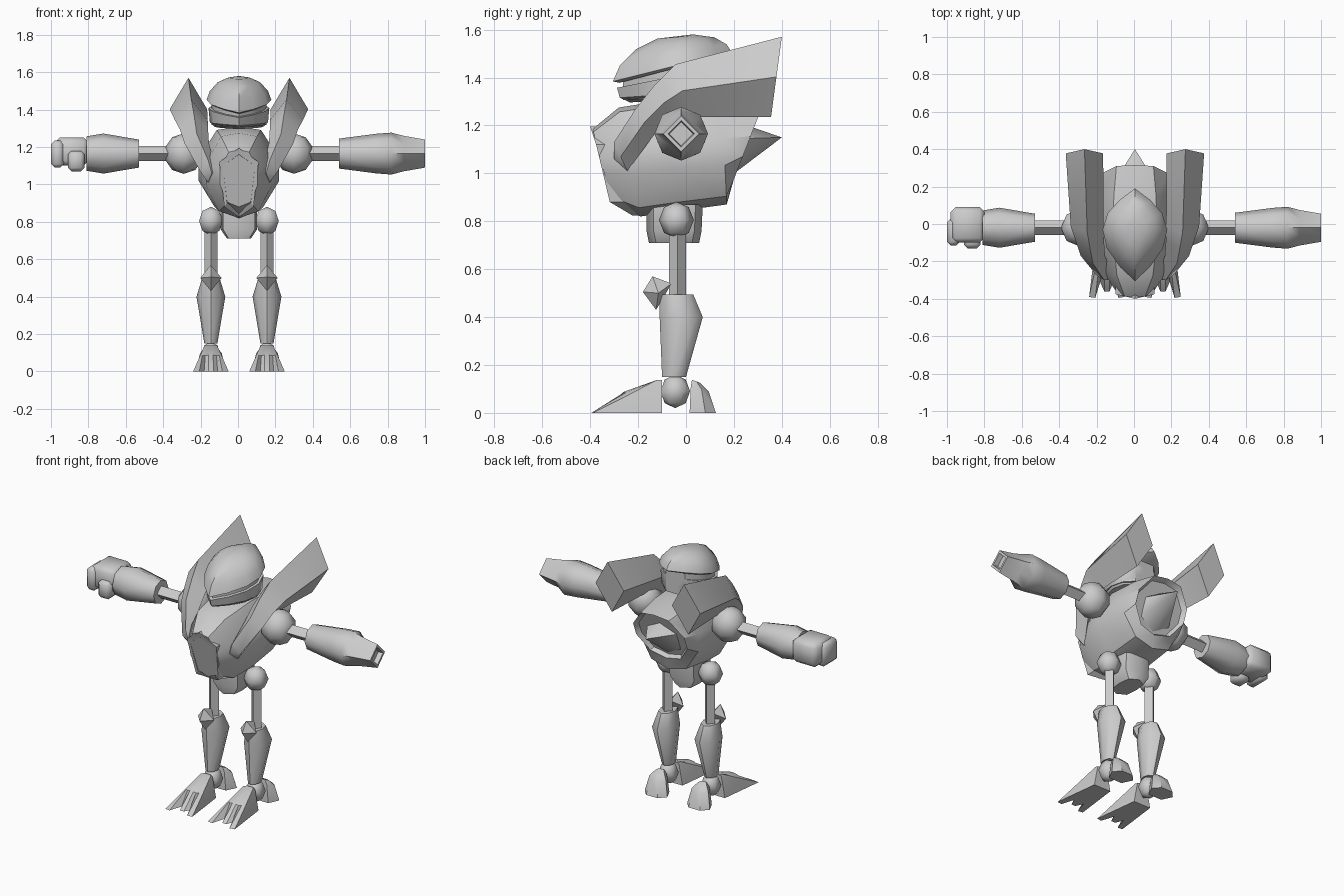
import bpy, bmesh, math
from mathutils import Vector

if "Cube" in bpy.data.objects:
    bpy.data.objects.remove(bpy.data.objects["Cube"])

CX = 0.005
metal = bpy.data.materials.new("light_grey")
metal.diffuse_color = (0.6, 0.6, 0.6, 1)
metal.use_nodes = True
metal.node_tree.nodes["Principled BSDF"].inputs["Base Color"].default_value = metal.diffuse_color


def finish(name, bm, angle=40):
    bmesh.ops.recalc_face_normals(bm, faces=bm.faces)
    me = bpy.data.meshes.new(name)
    bm.to_mesh(me)
    bm.free()
    me.materials.append(metal)
    ob = bpy.data.objects.new(name, me)
    bpy.context.collection.objects.link(ob)
    bpy.ops.object.select_all(action='DESELECT')
    ob.select_set(True)
    bpy.context.view_layer.objects.active = ob
    bpy.ops.object.shade_smooth_by_angle(angle=math.radians(angle))
    return ob


def loft(name, rings, angle=40):
    """Skin equal-length rings of points; a one-point ring makes a tip."""
    bm = bmesh.new()
    vs = [[bm.verts.new(p) for p in r] for r in rings]
    for a, b in zip(vs, vs[1:]):
        n = max(len(a), len(b))
        for i in range(n):
            j = (i + 1) % n
            if len(a) == 1:
                bm.faces.new((a[0], b[i], b[j]))
            elif len(b) == 1:
                bm.faces.new((a[i], a[j], b[0]))
            else:
                bm.faces.new((a[i], a[j], b[j], b[i]))
    for end in (vs[0], vs[-1]):
        if len(end) > 2:
            bm.faces.new(end)
    return finish(name, bm, angle)


def ball(name, c, r, u=8, v=5, angle=60):
    bm = bmesh.new()
    bmesh.ops.create_uvsphere(bm, u_segments=u, v_segments=v, radius=1)
    for p in bm.verts:
        p.co = Vector(c) + Vector(p.co[i] * r[i] for i in range(3))
    finish(name, bm, angle)


def mirrored(half):
    """Close a half outline (x >= 0) whose ends lie on the centre line."""
    pts = half + [(-x, y, z) for x, y, z in half[-2:0:-1]]
    return [(x + CX, y, z) for x, y, z in pts]


def scaled(ring, k, dy=0.0):
    c = sum((Vector(p) for p in ring), Vector()) / len(ring)
    return [tuple(c + (Vector(p) - c) * k + Vector((0, dy, 0))) for p in ring]


def tube_x(name, spec, n=8, square=(), angle=40):
    """Arm part along x: spec of (x, radius); listed rings become diamonds."""
    rings = []
    for k, (x, r) in enumerate(spec):
        ring = []
        for i in range(n):
            a = 2 * math.pi * i / n
            q = r * (0.7071 if k in square and i % 2 else 1)
            ring.append((x, -0.02 + q * math.cos(a), 1.165 + q * math.sin(a)))
        rings.append(ring)
    return loft(name, rings, angle)


# Torso: sections running from chest to back
SHAPE = [(0, 1), (.55, .96), (1, .64), (1, .38), (.6, .08), (0, 0)]


def section(ty, tz, by, bz, w):
    return mirrored([(w * a, by + (ty - by) * t, bz + (tz - bz) * t) for a, t in SHAPE])


back = section(.315, 1.27, .19, .95, .18)
loft("torso", [
    section(-.39, 1.185, -.31, .88, .10),
    section(-.28, 1.275, -.19, .82, .175),
    section(-.05, 1.31, -.05, .84, .215),
    section(.15, 1.30, .17, .87, .205),
    back, scaled(back, .9, -.03)], 35)

# Chest plate with sunken centre
plate = mirrored([(0, -.40, 1.195), (.105, -.375, 1.12), (.078, -.318, .88), (0, -.225, .825)])
loft("chest_plate", [scaled(plate, 1, .07), plate, scaled(plate, .82), scaled(plate, .8, .015)], 20)

# Back cone
cone = [(CX + .12 * math.cos(a), .215 + .04 * math.sin(a), 1.09 + .11 * math.sin(a))
        for a in [math.pi * (2 * i + 1) / 6 for i in range(6)]]
loft("back_cone", [cone, [(CX, .40, 1.15)]], 65)

# Pelvis
loft("pelvis", [mirrored([(0, y0, z), (w, y0 + .03, z), (w * 1.15, -.05, z), (w, y1 - .03, z), (0, y1, z)])
                for z, y0, y1, w in ((.71, -.155, .055, .055), (.76, -.165, .065, .085),
                                     (.87, -.165, .07, .085))], 45)

# Helmet: pointed plan rising to a dome
PLAN = [(0, -.305), (.08, -.23), (.15, -.13), (.173, -.03), (.145, .06), (.08, .13), (0, .19)]


def head_ring(k, z0, slope, back_lim=.2, cy=-.02):
    out = []
    for x, y in PLAN:
        yy = min(cy + (y - cy) * k, back_lim)
        out.append((x * k, yy, z0 + slope * yy))
    return mirrored(out)


loft("helmet", [head_ring(.9, 1.45, .26), head_ring(1, 1.46, .25), head_ring(.9, 1.505, .2),
                head_ring(.66, 1.55, .15), head_ring(.35, 1.572, .08),
                [(CX, .03, 1.58)]], 40)
loft("face", [head_ring(.85, 1.32, .05, .1), head_ring(.85, 1.46, .25, .1)], 40)
loft("jaw", [head_ring(.75, 1.31, .06, .08), head_ring(.9, 1.335, .07, .1),
             head_ring(.94, 1.415, .2, .1), head_ring(.85, 1.415, .2, .1)], 40)

for s, side in ((-1, "left"), (1, "right")):
    # Swept shoulder horn with diamond sections
    rings = []
    for cx, w, ty, tz, by, bz in (
            (.27, .10, .40, 1.57, .355, 1.235), (.255, .088, -.045, 1.455, .017, 1.235),
            (.24, .075, -.13, 1.37, -.06, 1.215), (.225, .065, -.21, 1.27, -.13, 1.165),
            (.165, .042, -.30, 1.13, -.245, 1.01)):
        m = ((ty + by) / 2, (tz + bz) / 2)
        rings.append([(CX + s * cx, ty, tz), (CX + s * (cx + w), *m),
                      (CX + s * cx, by, bz), (CX + s * (cx - w), *m)])
    rings.append([(CX + s * .145, -.30, 1.06)])
    loft(side + "_horn", rings, 50)

    # Shoulder joint and upper arm strut
    ball(side + "_shoulder", (CX + s * .295, -.02, 1.165), (.105, .105, .108))
    tube_x(side + "_upper_arm", [(CX + s * .36, .04), (CX + s * .57, .04)], 4)

    # Hip ball and thigh strut
    lx = CX + s * .15
    ball(side + "_hip", (lx, -.04, .805), (.073, .073, .076), 6, 4)
    loft(side + "_thigh", [[(lx + .035 * math.cos(a), -.035 + .035 * math.sin(a), z)
                            for a in (0, math.pi / 2, math.pi, 1.5 * math.pi)] for z in (.47, .76)])

    # Shin
    loft(side + "_shin", [
        [(lx + w * math.cos(a), (y0 + y1) / 2 + (y1 - y0) / 2 * math.sin(a), z)
         for a in [math.pi * i / 4 for i in range(8)]]
        for z, y0, y1, w in ((.15, -.10, 0, .035), (.40, -.11, .07, .077), (.495, -.11, .03, .048))], 50)

    # Pointed knee guard
    mid = [(lx, -.18, .505), (lx + .057, -.115, .50), (lx, -.06, .54), (lx - .057, -.115, .50)]
    loft(side + "_knee", [[(lx, -.125, .43)], mid, [(lx, -.14, .57)]], 30)

    # Ankle
    ball(side + "_ankle", (lx, -.045, .09), (.058, .062, .07), 6, 4)

    # Front foot: notched toe outline rising to the instep
    toes = [(-.06, -.10), (-.095, -.39), (-.062, -.395), (-.036, -.31), (-.014, -.36),
            (.014, -.36), (.036, -.31), (.062, -.395), (.095, -.39), (.06, -.10)]
    upper = [(-.035, -.10, .13), (-.062, -.24, .075), (-.045, -.25, .085), (-.03, -.26, .085),
             (-.012, -.26, .088), (.012, -.26, .088), (.03, -.26, .085), (.045, -.25, .085),
             (.062, -.24, .075), (.035, -.10, .13)]
    top = [(x * .55, -.10 - .02 * (y < -.11), .138) for x, y, z in upper]
    loft(side + "_foot", [[(lx + x, y, 0) for x, y in toes],
                          [(lx + x, y, z) for x, y, z in upper],
                          [(lx + x, y, z) for x, y, z in top]], 30)

    # Heel
    loft(side + "_heel", [
        [(lx + x * w, y0 + (y1 - y0) * t, z - dz * t) for x, t in
         ((-.6, 0), (-1, .6), (-.5, 1), (.5, 1), (1, .6), (.6, 0))]
        for z, y0, y1, w, dz in ((0, .015, .125, .08, 0), (.11, .02, .095, .058, .02),
                                 (.138, .025, .055, .03, .01))], 40)

# Left forearm and fist
tube_x("left_forearm", [(-.53, .075), (-.72, .107), (-.81, .092)], angle=50)


def block(name, x0, x1, y0, y1, z0, z1, bevel=.025):
    bm = bmesh.new()
    bmesh.ops.create_cube(bm, size=1)
    for v in bm.verts:
        v.co = ((x0 + x1) / 2 + v.co.x * (x1 - x0), (y0 + y1) / 2 + v.co.y * (y1 - y0),
                (z0 + z1) / 2 + v.co.z * (z1 - z0))
    bmesh.ops.bevel(bm, geom=bm.edges[:], offset=bevel, segments=1, affect='EDGES')
    finish(name, bm, 50)


block("fist_palm", -.98, -.80, -.10, .09, 1.10, 1.25)
block("fist_fingers", -1.0, -.93, -.115, .03, 1.09, 1.235, .02)
block("fist_thumb", -.91, -.82, -.13, -.03, 1.07, 1.18, .02)

# Right arm cannon with a square, hollow muzzle
tube_x("arm_cannon", [(.54, .08), (.74, .106), (.82, .112), (.885, .095), (1.0, .075),
                      (1.0, .055), (.97, .05)], square=(3, 4, 5, 6), angle=45)
